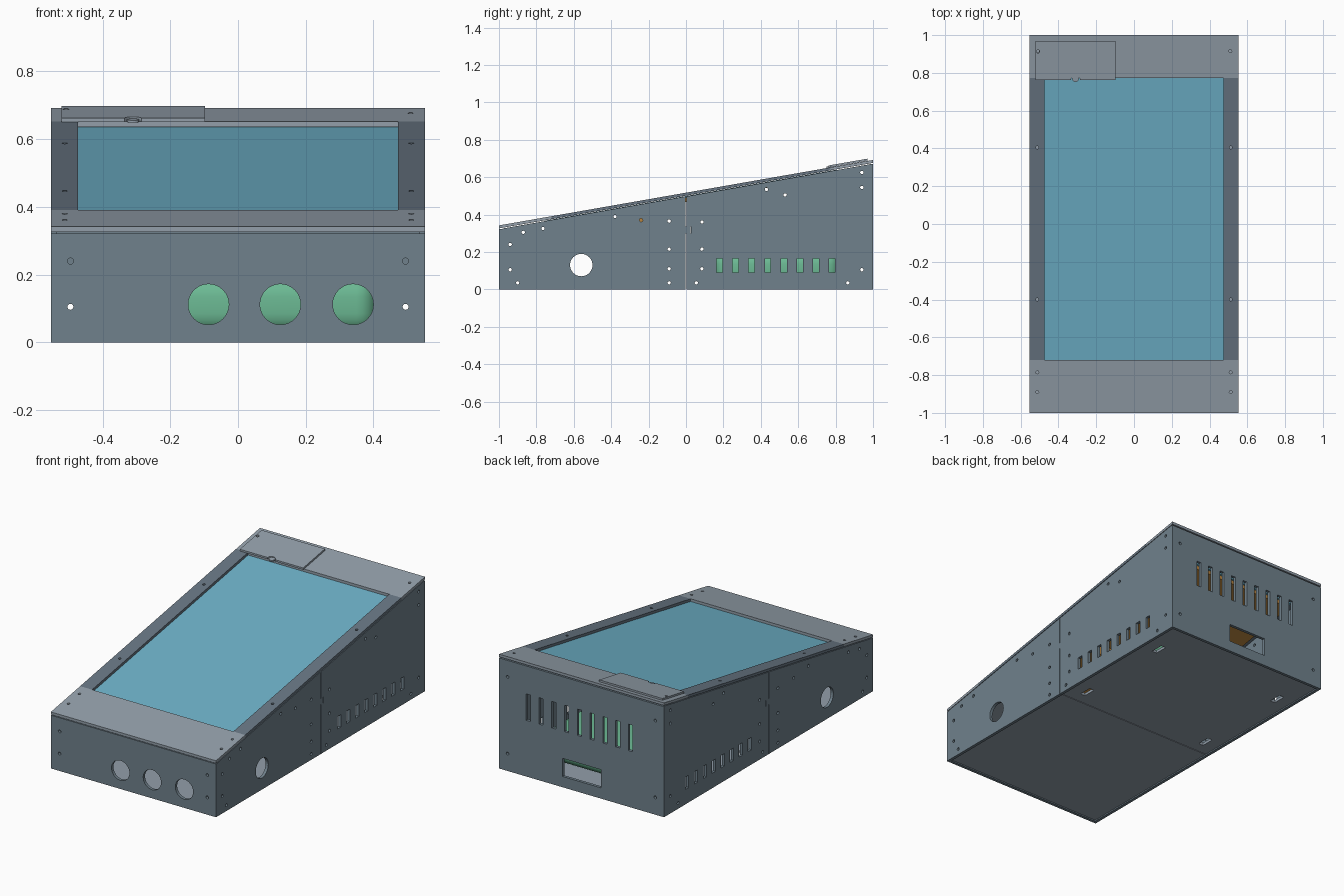
import bpy, bmesh, math
from mathutils import Matrix

if "Cube" in bpy.data.objects:
    bpy.data.objects.remove(bpy.data.objects["Cube"])


def material(name, hexcol):
    c = [int(hexcol[i:i + 2], 16) / 255 for i in (0, 2, 4)]
    m = bpy.data.materials.new(name)
    m.diffuse_color = [((v + .055) / 1.055) ** 2.4 for v in c] + [1]
    m.use_nodes = True
    m.node_tree.nodes["Principled BSDF"].inputs["Base Color"].default_value = m.diffuse_color
    return m


WALL = material("slate grey", "70818c")
LIGHT = material("light grey", "939faa")
STRIP = material("dark grey", "687683")
SCREEN = material("screen blue", "6eb2c9")
GREEN = material("board green", "6cba94")
BROWN = material("module brown", "b9853f")

W, T = .553, .018          # half width, wall thickness
K, Z0 = .175, .342         # lid slope, lid height at the front edge
FT = .016                  # lid frame thickness

# panel planes: (u, v, depth) to world
FACE_Y = Matrix(((1, 0, 0, 0), (0, 0, 1, 0), (0, 1, 0, 0), (0, 0, 0, 1)))
FACE_X = Matrix(((0, 0, 1, 0), (1, 0, 0, 0), (0, 1, 0, 0), (0, 0, 0, 1)))
FLAT = Matrix.Identity(4)
SLOPE = Matrix(((1, 0, 0, 0), (0, 1, 0, 0), (0, K, 1, Z0 + K), (0, 0, 0, 1)))


def wall_top(y):
    return Z0 + K * (y + 1) - FT - .004


def rect(u0, v0, u1, v1):
    return [(u0, v0), (u1, v0), (u1, v1), (u0, v1)]


def circle(u, v, r, n=12):
    return [(u + r * math.cos(2 * math.pi * i / n), v + r * math.sin(2 * math.pi * i / n))
            for i in range(n)]


def panel(name, mat, plane, d0, d1, outline, holes=()):
    """Flat plate with cut-outs, between depths d0 and d1 of a plane."""
    cu = bpy.data.curves.new(name, 'CURVE')
    cu.dimensions, cu.fill_mode, cu.extrude = '2D', 'BOTH', (d1 - d0) / 2
    for loop in [outline, *holes]:
        sp = cu.splines.new('POLY')
        sp.points.add(len(loop) - 1)
        for p, (u, v) in zip(sp.points, loop):
            p.co = (u, v, 0, 1)
        sp.use_cyclic_u = True
    tmp = bpy.data.objects.new(name + "_curve", cu)
    bpy.context.collection.objects.link(tmp)
    dg = bpy.context.evaluated_depsgraph_get()
    me = bpy.data.meshes.new_from_object(tmp.evaluated_get(dg))
    bpy.data.objects.remove(tmp)
    bm = bmesh.new()
    bm.from_mesh(me)
    bmesh.ops.remove_doubles(bm, verts=bm.verts, dist=1e-5)
    bm.transform(plane @ Matrix.Translation((0, 0, (d0 + d1) / 2)))
    bmesh.ops.recalc_face_normals(bm, faces=bm.faces)
    for f in bm.faces:
        f.smooth = False
    bm.to_mesh(me)
    bm.free()
    me.name = name
    me.materials.clear()
    me.materials.append(mat)
    ob = bpy.data.objects.new(name, me)
    bpy.context.collection.objects.link(ob)
    return ob


# front wall with three round ports
screws = [circle(s * .495, z, .009) for s in (-1, 1) for z in (.105, .24)]
ports = [circle(x, .112, .06, 32) for x in (-.087, .125, .34)]
panel("front_wall", WALL, FACE_Y, -1, -1 + T, rect(-W, 0, W, wall_top(-1)), ports + screws)

# back wall with vents and connector window
screws = [circle(s * .495, z, .009) for s in (-1, 1) for z in (.105, .57)]
vents = [rect(x - .014, .34, x + .014, .5) for x in (.014 + .0855 * i for i in range(-4, 5))]
panel("back_wall", WALL, FACE_Y, 1 - T, 1, rect(-W, 0, W, wall_top(1) - .003),
      vents + screws + [rect(-.132, .065, .126, .175)])

# side walls, each in two halves joined by a keyed seam
seam = [(0, 0), (0, .3), (.025, .3), (.025, .335), (0, .335), (0, wall_top(0))]
front_pts = [(-.94, .24), (-.94, .105), (-.9, .035), (-.87, .305), (-.765, .325), (-.38, .39),
             (-.24, .37), (-.09, .365), (-.09, .215), (-.09, .11), (-.09, .035)]
rear_pts = [(.055, .035), (.085, .11), (.085, .215), (.085, .36), (.43, .535), (.53, .505),
            (.94, .625), (.94, .545), (.94, .105), (.865, .035)]
side_vents = [rect(y - .016, .09, y + .016, .165) for y in (.18 + .0857 * i for i in range(8))]
E = 1 - T
for side, d in (("left", -W), ("right", W - T)):
    panel(side + "_wall_front", WALL, FACE_X, d, d + T,
          [(-E, 0)] + [(y - .002, z) for y, z in seam] + [(-E, wall_top(-E))],
          [circle(y, z, .009) for y, z in front_pts] + [circle(-.56, .13, .06, 32)])
    panel(side + "_wall_rear", WALL, FACE_X, d, d + T,
          [(E, 0), (E, wall_top(E))] + [(y + .002, z) for y, z in reversed(seam)],
          [circle(y, z, .009) for y, z in rear_pts] + side_vents)

# floor in two halves
FX = W - T - .003
panel("floor_front", LIGHT, FLAT, .005, .022, rect(-FX, -.979, FX, -.002))
panel("floor_rear", LIGHT, FLAT, .005, .022, rect(-FX, .002, FX, .979),
      [rect(s * .44 - .016, y - .04, s * .44 + .016, y + .04)
       for s in (-1, 1) for y in (.11, .745)])

# sloped lid frame
Y0, Y1, XI = -.72, .772, .473
panel("lid_front_plate", LIGHT, SLOPE, -FT, 0, rect(-W, -1, W, Y0),
      [circle(s * .512, y, .008) for s in (-1, 1) for y in (-.785, -.89)])
panel("lid_back_plate", LIGHT, SLOPE, -FT, 0, rect(-W, Y1, W, 1),
      [circle(s * .51, .915, .008) for s in (-1, 1)])
for side, s in (("left", -1), ("right", 1)):
    a, b = sorted((s * XI, s * W))
    panel(side + "_lid_strip", STRIP, SLOPE, -FT, 0, rect(a, Y0, b, Y1),
          [circle(s * .512, y, .008) for y in (-.4, .405)])

# raised cover plate with finger notch and latch
notch = [(-.31 + .025 * math.cos(a), .762 + .02 * math.sin(a))
         for a in (math.pi * (1 - i / 8) for i in range(9))]
panel("cover_plate", LIGHT, SLOPE, .001, .012,
      [(-.521, .762)] + notch + [(-.097, .762), (-.097, .97), (-.521, .97)],
      [circle(-.508, .913, .009)])
panel("cover_latch", LIGHT, SLOPE, 0, .007, circle(-.31, .77, .018, 16))

# screen and the module behind it
panel("screen", SCREEN, SLOPE, -.027, -.018, rect(-.5, -.75, .5, .8))
panel("screen_backing", BROWN, SLOPE, -.05, -.027, rect(-.49, -.7, .49, .79))
panel("display_driver", BROWN, SLOPE, -.115, -.05, rect(-.3, -.29, .3, -.03))

# rounded electronics block on the floor
bm = bmesh.new()
bmesh.ops.create_cube(bm, size=1, matrix=Matrix.Translation((.02, .485, .11))
                      @ Matrix.Diagonal((.78, .67, .17, 1)))
bmesh.ops.bevel(bm, geom=bm.edges[:], offset=.06, segments=5, profile=.5, affect='EDGES')
for f in bm.faces:
    f.smooth = True
me = bpy.data.meshes.new("electronics_block")
bm.to_mesh(me)
bm.free()
me.materials.append(GREEN)
bpy.context.collection.objects.link(bpy.data.objects.new("electronics_block", me))
